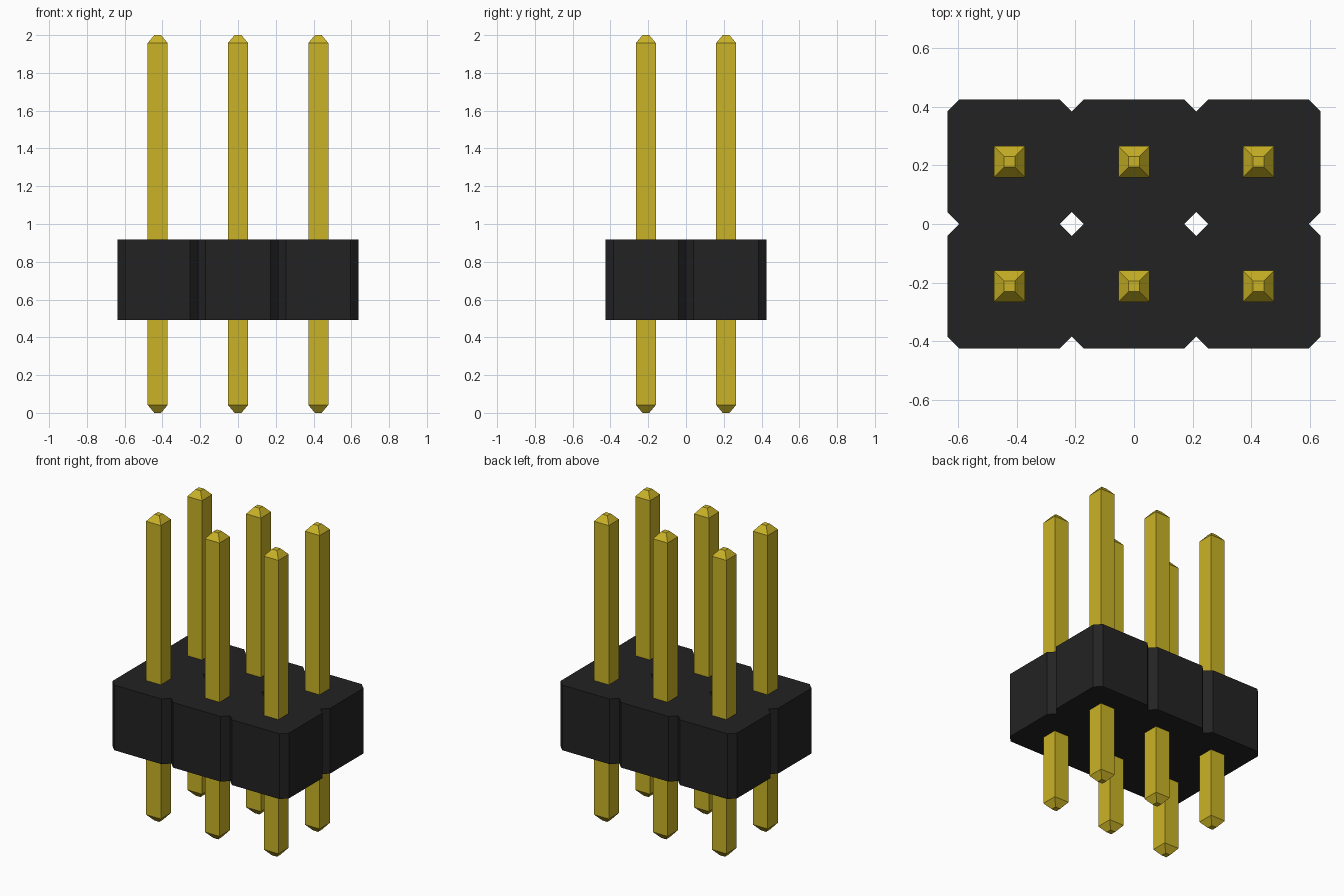
import bpy, bmesh

if "Cube" in bpy.data.objects:
    bpy.data.objects.remove(bpy.data.objects["Cube"])

PITCH = 0.425
COLS, ROWS = 3, 2
CHAMFER = 0.041
BODY_Z = (0.492, 0.918)
PIN_HALF, TIP_HALF, TIP_LEN, PIN_TOP = 0.053, 0.018, 0.042, 2.0


def material(name, rgb):
    mat = bpy.data.materials.new(name)
    mat.use_nodes = True
    mat.diffuse_color = (*rgb, 1)
    bsdf = next(n for n in mat.node_tree.nodes if n.type == 'BSDF_PRINCIPLED')
    bsdf.inputs["Base Color"].default_value = (*rgb, 1)
    return mat


def make_object(name, bm, mat):
    bmesh.ops.recalc_face_normals(bm, faces=bm.faces)
    mesh = bpy.data.meshes.new(name)
    bm.to_mesh(mesh)
    bm.free()
    mesh.materials.append(mat)
    obj = bpy.data.objects.new(name, mesh)
    bpy.context.collection.objects.link(obj)
    return obj


def cell_centre(col, row):
    return (col - (COLS - 1) / 2) * PITCH, (row - (ROWS - 1) / 2) * PITCH


black = material("black_plastic", (0.0165, 0.0165, 0.0165))
gold = material("gold_metal", (0.59, 0.45, 0.019))

# Housing: octagonal cells joined along their flat sides
bm = bmesh.new()
h, k = PITCH / 2, PITCH / 2 - CHAMFER
octagon = [(h, -k), (h, k), (k, h), (-k, h), (-h, k), (-h, -k), (-k, -h), (k, -h)]
for col in range(COLS):
    for row in range(ROWS):
        cx, cy = cell_centre(col, row)
        low, high = [[bm.verts.new((cx + x, cy + y, z)) for x, y in octagon] for z in BODY_Z]
        bm.faces.new(low)
        bm.faces.new(high)
        # Flat sides shared with a neighbouring cell stay open
        shared = {0: col < COLS - 1, 2: row < ROWS - 1, 4: col > 0, 6: row > 0}
        for i in range(8):
            if not shared.get(i):
                j = (i + 1) % 8
                bm.faces.new((low[i], low[j], high[j], high[i]))
bmesh.ops.remove_doubles(bm, verts=bm.verts, dist=0.0005)
make_object("housing", bm, black)

# Pins: square bars with tapered ends
pin_profile = [(0, TIP_HALF), (TIP_LEN, PIN_HALF), (PIN_TOP - TIP_LEN, PIN_HALF), (PIN_TOP, TIP_HALF)]
for row, side in enumerate(("front", "back")):
    for col, place in enumerate(("right", "middle", "left")):
        bm = bmesh.new()
        rings = [[bm.verts.new((sx * r, sy * r, z)) for sx, sy in ((1, 1), (-1, 1), (-1, -1), (1, -1))]
                 for z, r in pin_profile]
        for a, b in zip(rings, rings[1:]):
            for i in range(4):
                j = (i + 1) % 4
                bm.faces.new((a[i], a[j], b[j], b[i]))
        bm.faces.new(rings[0])
        bm.faces.new(rings[-1])
        pin = make_object(f"pin_{side}_{place}", bm, gold)
        pin.location = (*cell_centre(col, row), 0)
